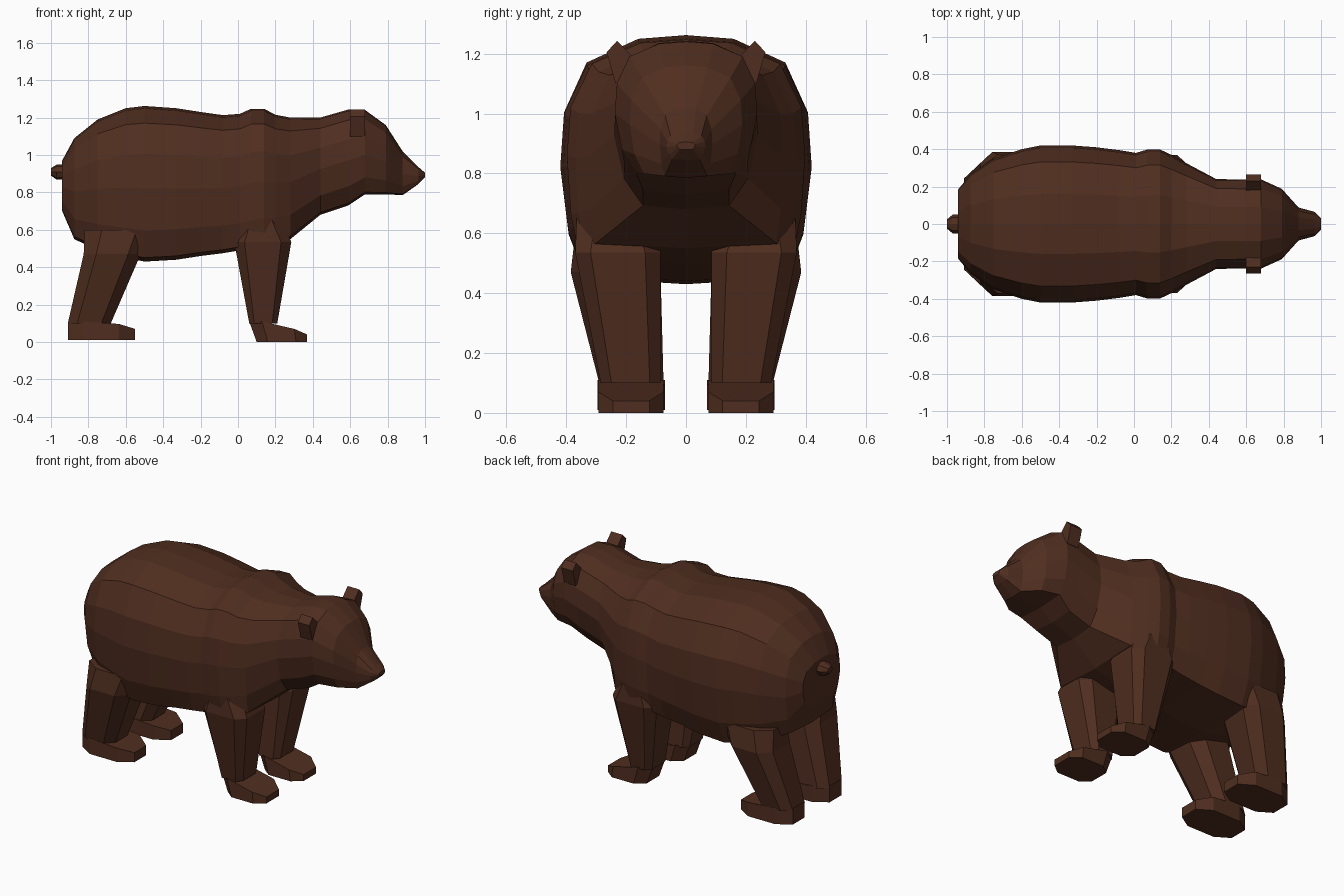
import bpy, bmesh

fur = bpy.data.materials.new("brown_fur")
fur.diffuse_color = (0.08, 0.027, 0.014, 1)


def loft(name, rings):
    """Skin a list of equal-length point rings and cap both ends."""
    bm = bmesh.new()
    vs = [[bm.verts.new(p) for p in r] for r in rings]
    n = len(vs[0])
    for a, b in zip(vs, vs[1:]):
        for i in range(n):
            j = (i + 1) % n
            bm.faces.new((a[i], a[j], b[j], b[i]))
    bm.faces.new(vs[0])
    bm.faces.new(vs[-1])
    bmesh.ops.recalc_face_normals(bm, faces=bm.faces)
    me = bpy.data.meshes.new(name)
    bm.to_mesh(me)
    bm.free()
    me.materials.append(fur)
    ob = bpy.data.objects.new(name, me)
    bpy.context.collection.objects.link(ob)
    return ob


def section(x, z0, z1, w, b):
    """Barrel cross-section; b is the width fraction of the flat underside."""
    half = [(0.38, 0.985), (0.79, 0.89), (0.97, 0.69), (1, 0.47),
            ((2 + b) / 3, 0.2), (b, 0.025)]
    pts = [(0, 1)] + half + [(0, 0)] + [(-y, z) for y, z in reversed(half)]
    return [(x, y * w, z0 + z * (z1 - z0)) for y, z in pts]


def octagon(x0, x1, y0, y1, z, k=0.25, slope=None):
    """Chamfered rectangle; slope=(x, toe_z) tips the surface down to the toe."""
    pts = [(k, 0), (1 - k, 0), (1, k), (1, 1 - k), (1 - k, 1), (k, 1), (0, 1 - k), (0, k)]
    out = []
    for u, v in pts:
        x, zz = x0 + u * (x1 - x0), z
        if slope and x > slope[0]:
            zz = z + (slope[1] - z) * (x - slope[0]) / (x1 - slope[0])
        out.append((x, y0 + v * (y1 - y0), zz))
    return out


def pair(name, rings):
    """Build a part on both sides of the body."""
    for side, s in (("left", 1), ("right", -1)):
        loft(name + "_" + side, [[(x, s * y, z) for x, y, z in r] for r in rings])


# Body, neck and head: x, bottom, top, half width, underside fraction
loft("body_and_head", [section(*s) for s in [
    (-0.94, 0.70, 0.97, 0.185, 0.7),
    (-0.875, 0.55, 1.09, 0.265, 0.75),
    (-0.75, 0.49, 1.19, 0.35, 0.8),
    (-0.60, 0.45, 1.25, 0.40, 0.8),
    (-0.50, 0.43, 1.262, 0.42, 0.8),
    (-0.33, 0.44, 1.25, 0.42, 0.8),
    (-0.20, 0.46, 1.23, 0.41, 0.8),
    (-0.08, 0.475, 1.213, 0.395, 0.83),
    (0.01, 0.49, 1.22, 0.38, 0.87),
    (0.07, 0.50, 1.247, 0.398, 0.88),
    (0.14, 0.515, 1.247, 0.398, 0.9),
    (0.20, 0.53, 1.215, 0.37, 0.92),
    (0.28, 0.55, 1.20, 0.325, 0.93),
    (0.44, 0.68, 1.20, 0.24, 0.6),
    (0.59, 0.73, 1.243, 0.238, 0.6),
    (0.68, 0.79, 1.24, 0.238, 0.7),
    (0.79, 0.79, 1.16, 0.188, 0.75),
    (0.88, 0.785, 1.02, 0.088, 0.8),
    (0.965, 0.845, 0.935, 0.065, 0.7),
    (1.0, 0.88, 0.905, 0.03, 0.7),
]])

# Front legs and paws
pair("front_leg", [
    octagon(0.02, 0.23, 0.11, 0.365, 0.66),
    octagon(-0.02, 0.285, 0.085, 0.37, 0.535, 0.18),
    octagon(0.06, 0.21, 0.085, 0.285, 0.10, 0.18),
])
pair("front_paw", [
    octagon(0.06, 0.37, 0.075, 0.292, 0.11, 0.22, (0.21, 0.04)),
    octagon(0.10, 0.37, 0.075, 0.292, 0.0, 0.22),
])

# Hind legs and paws
pair("hind_leg", [
    octagon(-0.82, -0.45, 0.10, 0.37, 0.60),
    octagon(-0.825, -0.52, 0.085, 0.385, 0.47, 0.22),
    octagon(-0.91, -0.68, 0.075, 0.29, 0.10, 0.22),
])
pair("hind_paw", [
    octagon(-0.91, -0.55, 0.07, 0.295, 0.11, 0.24, (-0.68, 0.07)),
    octagon(-0.91, -0.55, 0.07, 0.295, 0.01, 0.24),
])

# Ears: pointed slabs tapering slightly forward
ear = [(0.15, 1.16), (0.23, 1.243), (0.265, 1.205), (0.235, 1.10)]
pair("ear", [[(x, y, z) for y, z in ear] for x in (0.6, 0.68)])

# Stubby tail
tail = [(0.05, 0), (0.035, 0.03), (0, 0.04), (-0.035, 0.03),
        (-0.05, 0), (-0.035, -0.03), (0, -0.04), (0.035, -0.03)]
loft("tail", [[(x, y * f, zc + z * f) for y, z in tail]
              for x, zc, f in ((-0.92, 0.91, 1), (-0.97, 0.908, 1), (-1.0, 0.91, 0.5))])
